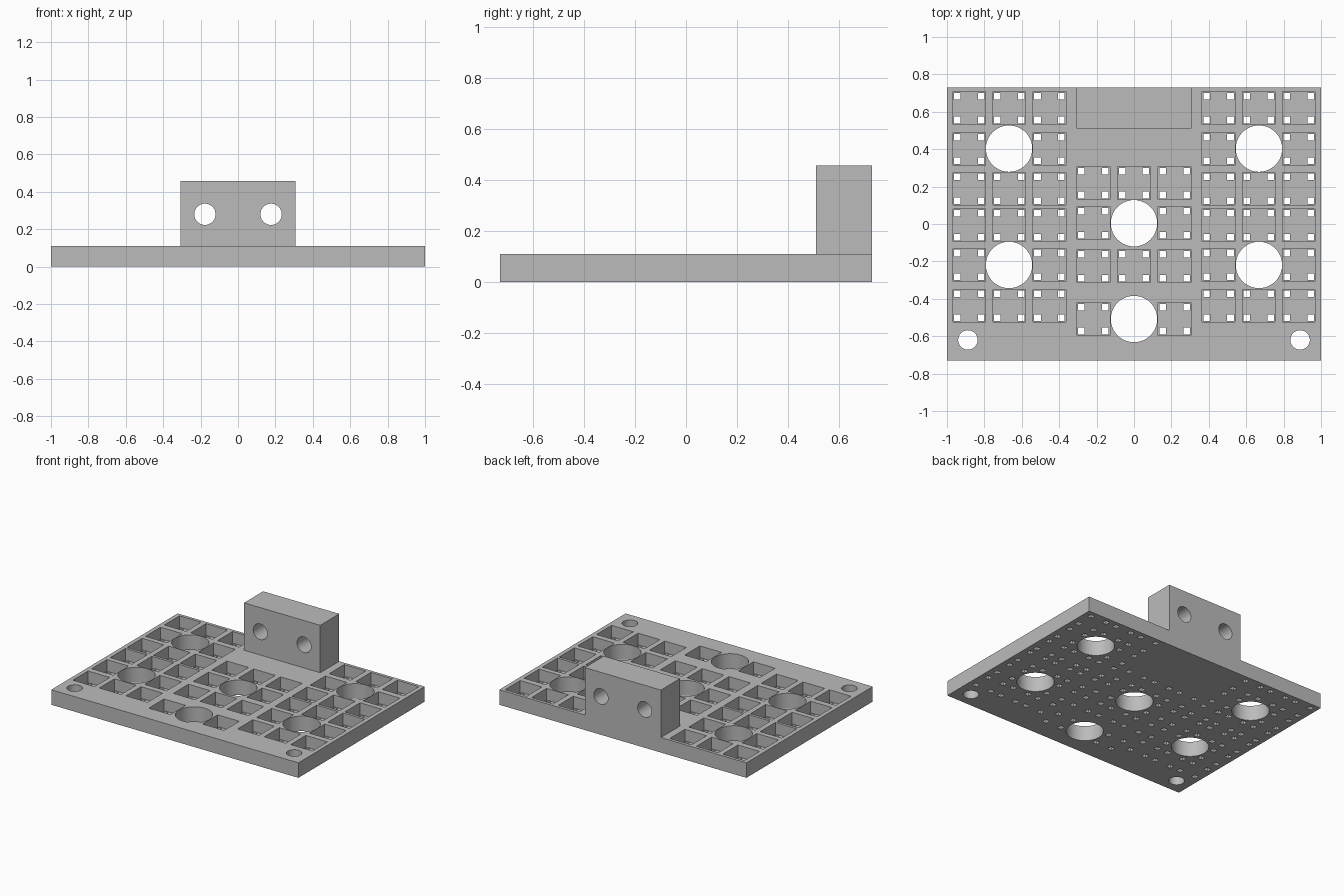
import bpy, bmesh
from math import radians
from mathutils import Matrix, Vector

old = bpy.data.objects.get("Cube")
if old:
    bpy.data.objects.remove(old, do_unlink=True)

THICK, FLOOR = 0.11, 0.025
POCKET, DRAIN = 0.175, 0.035
DRAIN_OFF = POCKET / 2 - DRAIN / 2 - 0.006

grey = bpy.data.materials.new("plain grey")
grey.use_nodes = True
grey.diffuse_color = (0.5, 0.5, 0.5, 1)
grey.node_tree.nodes["Principled BSDF"].inputs["Base Color"].default_value = (0.5, 0.5, 0.5, 1)


def add_box(bm, lo, hi):
    lo, hi = Vector(lo), Vector(hi)
    m = Matrix.Translation((lo + hi) / 2) @ Matrix.Diagonal((*(hi - lo), 1))
    bmesh.ops.create_cube(bm, size=1, matrix=m)


def add_cylinder(bm, centre, radius, depth, axis="Z"):
    m = Matrix.Translation(centre)
    if axis == "Y":
        m = m @ Matrix.Rotation(radians(90), 4, "X")
    bmesh.ops.create_cone(bm, cap_ends=True, segments=48, radius1=radius,
                          radius2=radius, depth=depth, matrix=m)


def make_object(name, bm):
    mesh = bpy.data.meshes.new(name)
    bm.to_mesh(mesh)
    bm.free()
    mesh.materials.append(grey)
    obj = bpy.data.objects.new(name, mesh)
    bpy.context.scene.collection.objects.link(obj)
    return obj


def activate(obj):
    bpy.ops.object.select_all(action="DESELECT")
    obj.select_set(True)
    bpy.context.view_layer.objects.active = obj


def cut(target, bm):
    cutter = make_object("cutter", bm)
    cutter.hide_render = True
    mod = target.modifiers.new("cut", "BOOLEAN")
    mod.operation, mod.solver, mod.object = "DIFFERENCE", "EXACT", cutter
    activate(target)
    bpy.ops.object.modifier_apply(modifier=mod.name)
    bpy.data.objects.remove(cutter, do_unlink=True)


# Pocket centres: two side fields of 3 x 6 and a middle field of 3 x 4,
# leaving out the cells taken by the large round holes
cells = []
for side in (-1, 1):
    for col, x in enumerate((0.452, 0.667, 0.881)):
        for row, y in enumerate((0.62, 0.401, 0.189, -0.006, -0.219, -0.437)):
            if not (col == 1 and row in (1, 4)):
                cells.append((side * x, y))
for x in (-0.217, 0, 0.217):
    for row, y in enumerate((0.219, 0.005, -0.225, -0.508)):
        if not (x == 0 and row in (1, 3)):
            cells.append((x, y))

# Base plate
bm = bmesh.new()
add_box(bm, (-1, -0.73, 0), (1, 0.73, THICK))
plate = make_object("base_plate", bm)

# Square pockets, large round holes and front mounting holes
bm = bmesh.new()
h = POCKET / 2
for x, y in cells:
    add_box(bm, (x - h, y - h, FLOOR), (x + h, y + h, 0.2))
for x, y in ((-0.668, 0.403), (0.668, 0.403), (-0.668, -0.219),
             (0.668, -0.219), (0, 0.004), (0, -0.508)):
    add_cylinder(bm, (x, y, 0), 0.124, 1)
for side in (-1, 1):
    add_cylinder(bm, (side * 0.888, -0.62, 0), 0.052, 1)
cut(plate, bm)

# Small drain holes in the four corners of every pocket
bm = bmesh.new()
d = DRAIN / 2
for x, y in cells:
    for sx in (-1, 1):
        for sy in (-1, 1):
            cx, cy = x + sx * DRAIN_OFF, y + sy * DRAIN_OFF
            add_box(bm, (cx - d, cy - d, -0.05), (cx + d, cy + d, 0.06))
cut(plate, bm)

# Rear mounting block with two cross holes
bm = bmesh.new()
add_box(bm, (-0.308, 0.51, THICK), (0.308, 0.73, 0.457))
block = make_object("mounting_block", bm)
bm = bmesh.new()
for side in (-1, 1):
    add_cylinder(bm, (side * 0.177, 0.62, 0.28), 0.057, 1, "Y")
cut(block, bm)

for obj in (plate, block):
    activate(obj)
    bpy.ops.object.shade_smooth_by_angle(angle=radians(30))
